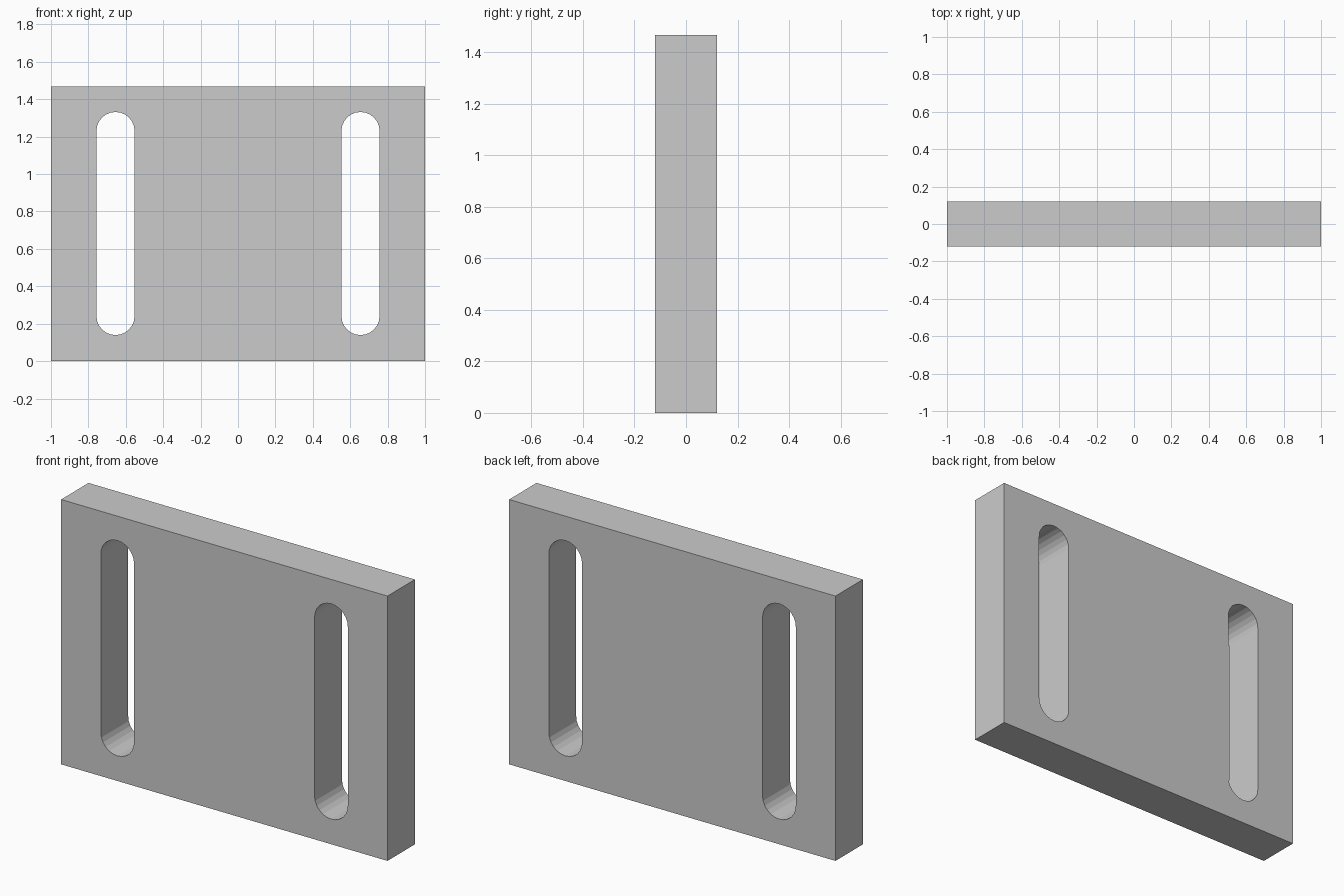
import bpy, bmesh, math

if "Cube" in bpy.data.objects:
    bpy.data.objects.remove(bpy.data.objects["Cube"])

WIDTH, DEPTH, HEIGHT = 2.0, 0.24, 1.467
SLOT_X, SLOT_R = 0.655, 0.102
SLOT_LOW, SLOT_HIGH = 0.241, 1.23   # centres of the rounded ends
SEGMENTS = 12                       # sides per rounded end


def extruded(name, outline, depth):
    """Prism from an x-z outline, centred on y = 0."""
    bm = bmesh.new()
    face = bm.faces.new([bm.verts.new((x, -depth / 2, z)) for x, z in outline])
    ext = bmesh.ops.extrude_face_region(bm, geom=[face])
    moved = [v for v in ext["geom"] if isinstance(v, bmesh.types.BMVert)]
    bmesh.ops.translate(bm, vec=(0, depth, 0), verts=moved)
    bmesh.ops.recalc_face_normals(bm, faces=bm.faces)
    mesh = bpy.data.meshes.new(name)
    bm.to_mesh(mesh)
    bm.free()
    obj = bpy.data.objects.new(name, mesh)
    bpy.context.collection.objects.link(obj)
    return obj


def slot_outline(cx):
    """Upright slot with round ends."""
    points = []
    for cz, start in ((SLOT_HIGH, 0), (SLOT_LOW, math.pi)):
        for i in range(SEGMENTS + 1):
            a = start + math.pi * i / SEGMENTS
            points.append((cx + SLOT_R * math.cos(a), cz + SLOT_R * math.sin(a)))
    return points


# Flat plate
w = WIDTH / 2
plate = extruded("slotted_plate", [(-w, 0), (w, 0), (w, HEIGHT), (-w, HEIGHT)], DEPTH)

# Slots cut through both sides
for side, name in ((-1, "left_slot_cutter"), (1, "right_slot_cutter")):
    cutter = extruded(name, slot_outline(side * SLOT_X), DEPTH * 2)
    cutter.hide_render = True
    cutter.hide_set(True)
    cut = plate.modifiers.new(name, "BOOLEAN")
    cut.operation = "DIFFERENCE"
    cut.solver = "EXACT"
    cut.object = cutter
